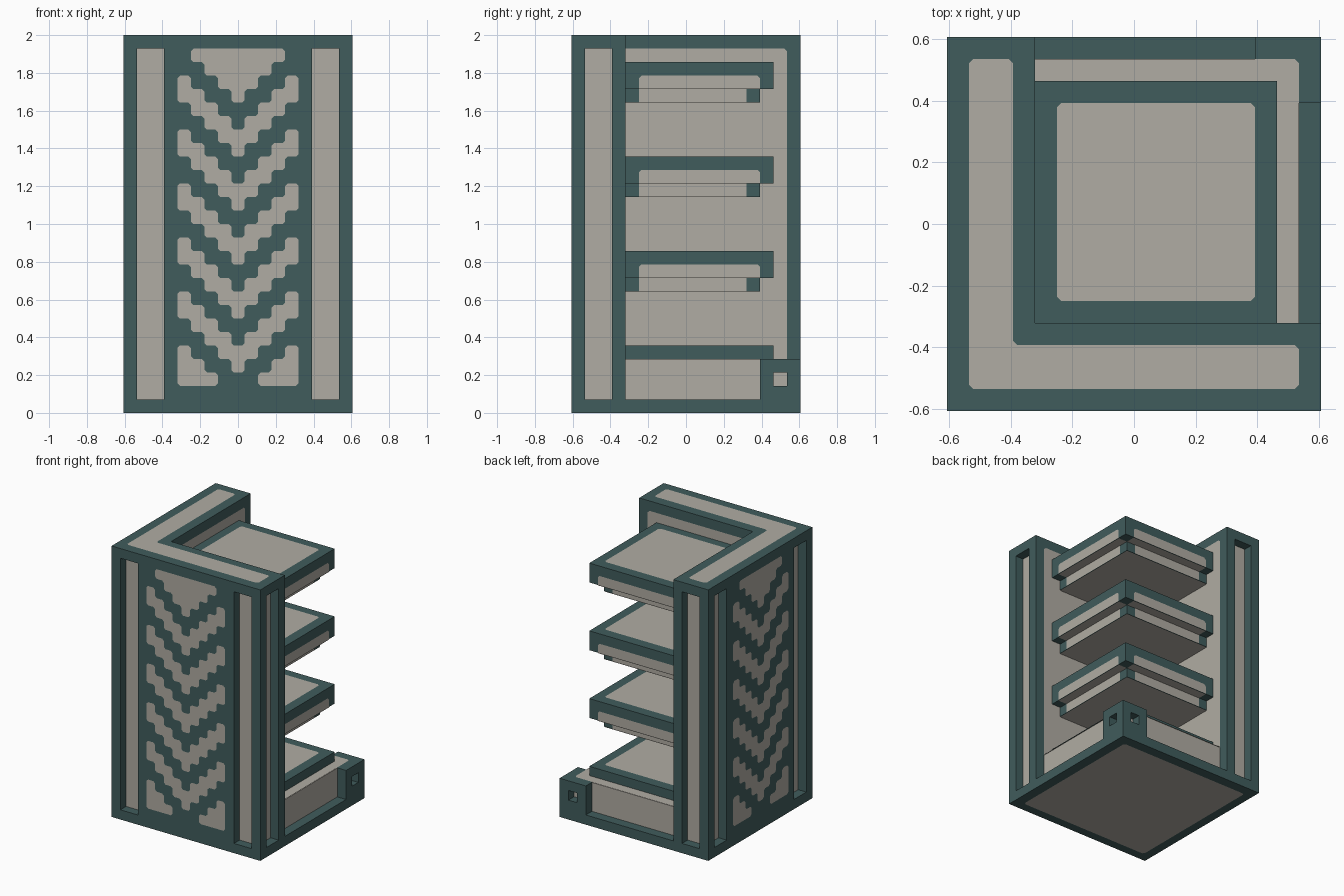
import bpy
import bmesh
from mathutils import Vector

if "Cube" in bpy.data.objects:
    bpy.data.objects.remove(bpy.data.objects["Cube"], do_unlink=True)

U = 2 / 28          # one grid unit: the tower is 17 x 17 x 28 units
HALF = 8.5
DEPTH = 0.97        # depth of the recesses
LIFT = 0.003        # height of painted plates above their surface


def make_material(name, colour):
    mat = bpy.data.materials.new(name)
    mat.use_nodes = True
    mat.diffuse_color = (*colour, 1)
    mat.node_tree.nodes["Principled BSDF"].inputs["Base Color"].default_value = (*colour, 1)
    return mat


TEAL = make_material("dark teal", (0.051, 0.107, 0.107))
STONE = make_material("warm stone", (0.434, 0.413, 0.366))


def place(p):
    return Vector(((p[0] - HALF) * U, (p[1] - HALF) * U, p[2] * U))


def finish(bm, name, mat):
    mesh = bpy.data.meshes.new(name)
    bm.to_mesh(mesh)
    bm.free()
    mesh.materials.append(mat)
    obj = bpy.data.objects.new(name, mesh)
    bpy.context.collection.objects.link(obj)
    return obj


def add_prism(bm, outline, z0, z1):
    """Extrude a flat outline, given in grid units, from z0 to z1."""
    face = bm.faces.new([bm.verts.new(place((x, y, z0))) for x, y in outline])
    top = bmesh.ops.extrude_face_region(bm, geom=[face])["geom"]
    verts = [v for v in top if isinstance(v, bmesh.types.BMVert)]
    bmesh.ops.translate(bm, verts=verts, vec=(0, 0, (z1 - z0) * U))
    bmesh.ops.recalc_face_normals(bm, faces=bm.faces)


def rect(x0, x1, y0, y1):
    return [(x0, y0), (x1, y0), (x1, y1), (x0, y1)]


def block(name, outline, z0, z1, mat=TEAL):
    bm = bmesh.new()
    add_prism(bm, outline, z0, z1)
    return finish(bm, name, mat)


def cut(obj, boxes):
    """Cut boxes (outline, z0, z1) out of an object."""
    bm = bmesh.new()
    for outline, z0, z1 in boxes:
        add_prism(bm, outline, z0, z1)
    cutter = finish(bm, "cutter", TEAL)
    cutter.hide_render = True
    mod = obj.modifiers.new("recesses", "BOOLEAN")
    mod.operation = "DIFFERENCE"
    mod.solver = "EXACT"
    mod.object = cutter
    bpy.context.view_layer.objects.active = obj
    bpy.ops.object.modifier_apply(modifier=mod.name)
    bpy.data.objects.remove(cutter, do_unlink=True)


def cells(a0, a1, b0, b1):
    return [(a, b) for a in range(a0, a1) for b in range(b0, b1)]


def plate(name, squares, axis, level, sign, rounded=None):
    """Flat painted area of unit squares facing along sign * axis.
    rounded(a, b) picks the corners that are chamfered."""
    bm = bmesh.new()

    def point(a, b):
        p = [a, b]
        p.insert(axis, level + sign * LIFT / U)
        return place(p)

    for a, b in squares:
        bm.faces.new([bm.verts.new(point(x, y)) for x, y in rect(a, a + 1, b, b + 1)])
    bmesh.ops.remove_doubles(bm, verts=bm.verts, dist=U / 100)
    bmesh.ops.dissolve_limit(bm, angle_limit=0.02, verts=bm.verts, edges=bm.edges)
    if rounded:
        keep = []
        for v in bm.verts:
            grid = [v.co.x / U + HALF, v.co.y / U + HALF, v.co.z / U]
            grid.pop(axis)
            if rounded(*grid):
                keep.append(v)
        bmesh.ops.bevel(bm, geom=keep, offset=0.014, segments=1, affect="VERTICES")
    bm.normal_update()
    wrong = [f for f in bm.faces if f.normal[axis] * sign < 0]
    bmesh.ops.reverse_faces(bm, faces=wrong)
    return finish(bm, name, STONE)


def everywhere(a, b):
    return True


def swap(outline):
    return [(y, x) for x, y in outline]


# L-shaped tower walls with slots in the outer faces and the ends
walls = block("tower_walls", [(0, 0), (17, 0), (17, 4), (4, 4), (4, 17), (0, 17)], 0, 28)
slots = [rect(1, 3, -1, DEPTH), rect(14, 16, -1, DEPTH), rect(17 - DEPTH, 18, 1, 3)]
cut(walls, [(o, 1, 27) for s in slots for o in (s, swap(s))])

# Painted top of the walls
plate("wall_top_panel", [(a, b) for a, b in cells(1, 16, 1, 16) if a < 3 or b < 3],
      2, 28, 1, everywhere)


def in_chevron(a, b):
    s = b - abs(a - 8)
    return s % 4 in (0, 3) or s >= 23 or s <= -2


chevrons = [c for c in cells(4, 13, 2, 27) if in_chevron(*c)]

# Wall panels, the same on the front wall (axis 1) and the side wall (axis 0)
for wall, axis in (("front", 1), ("side", 0)):
    plate(wall + "_chevrons", chevrons, axis, 0, -1, everywhere)
    for label, a in (("corner", 1), ("outer", 14)):
        plate(f"{wall}_{label}_slot_panel", cells(a, a + 2, 1, 27), axis, DEPTH, -1)
    plate(wall + "_end_slot_panel", cells(1, 3, 1, 27), 1 - axis, 17 - DEPTH, 1)
    plate(wall + "_inner_panel", cells(4, 16, 1, 27), axis, 4, 1, lambda a, b: a > 5)

# Base: plinth, raised block, lowest shelf
block("plinth", rect(4, 17, 4, 17), 0, 1)
plate("underside_panel", cells(1, 16, 1, 16), 2, 0, -1, everywhere)
block("base_block", rect(4, 16, 4, 16), 1, 3.98, STONE)
plate("base_top_panel", cells(4, 16, 4, 16), 2, 4, 1, lambda a, b: a > 15 and b > 15)
block("lowest_shelf", rect(4, 15, 4, 15), 4, 5)
plate("lowest_shelf_top", cells(5, 14, 5, 14), 2, 5, 1, everywhere)

# Corner post with a square hole in each outer face
post = block("corner_post", rect(14, 17, 14, 17), 1, 4)
hole = rect(17 - DEPTH, 18, 15, 16)
cut(post, [(hole, 2, 3), (swap(hole), 2, 3)])
for axis, label in enumerate(("left", "back")):
    plate(label + "_post_hole", cells(15, 16, 2, 3), axis, 17 - DEPTH, 1)

# Three upper shelves: a slab over a smaller support
for number, z in enumerate((9, 16, 23), 1):
    name = f"shelf_{number}"
    block(name + "_slab", rect(4, 15, 4, 15), z + 1, z + 3)
    block(name + "_support", rect(4, 14, 4, 14), z, z + 1)
    plate(name + "_top", cells(5, 14, 5, 14), 2, z + 3, 1, everywhere)
    plate(name + "_underside", cells(4, 14, 4, 14), 2, z, -1)
    for axis, label in enumerate(("left", "back")):
        plate(f"{name}_{label}_slab_panel", cells(5, 14, z + 1, z + 2), axis, 15, 1,
              lambda a, b: b > z + 1.5)
        plate(f"{name}_{label}_support_panel", cells(5, 13, z, z + 1), axis, 14, 1)
        strip = cells(14, 15, 5, 14) if axis == 0 else cells(5, 14, 14, 15)
        plate(f"{name}_{label}_rim_underside", strip, 2, z + 1, -1)
